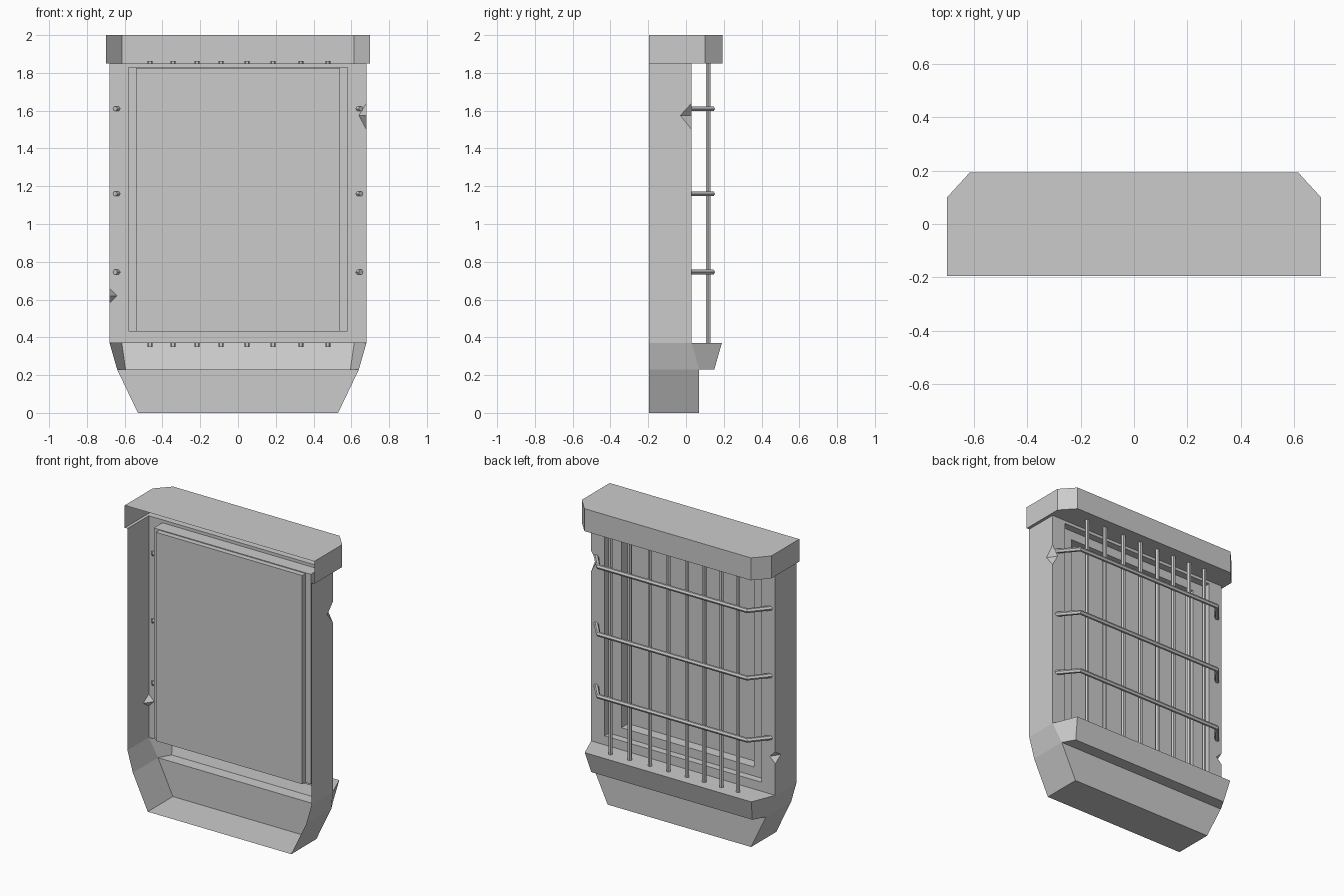
import bpy
import bmesh

if "Cube" in bpy.data.objects:
    bpy.data.objects.remove(bpy.data.objects["Cube"])

YB, YP = -0.195, 0.03          # open edge and face plate depths
ZC, ZL, ZU = 1.85, 0.37, 0.23  # cap underside, ledge top, ledge underside


def make(name, polys):
    """Mesh object from a list of polygons (each a list of points)."""
    bm = bmesh.new()
    for p in polys:
        bm.faces.new([bm.verts.new(c) for c in p])
    bmesh.ops.remove_doubles(bm, verts=bm.verts, dist=0.0005)
    bmesh.ops.recalc_face_normals(bm, faces=bm.faces)
    me = bpy.data.meshes.new(name)
    bm.to_mesh(me)
    bm.free()
    ob = bpy.data.objects.new(name, me)
    bpy.context.collection.objects.link(ob)
    return ob


def tunnel(w, z0, z1, ya, yb):
    """Four walls of a rectangular opening between two depths."""
    c = [(-w, z0), (w, z0), (w, z1), (-w, z1)]
    return [[(a[0], ya, a[1]), (b[0], ya, b[1]), (b[0], yb, b[1]), (a[0], yb, a[1])]
            for a, b in zip(c, c[1:] + c[:1])]


def ring(o, i, y):
    """Flat frame between an outer and inner rectangle (half width, z0, z1)."""
    def rect(r):
        w, a, b = r
        return [(-w, y, a), (w, y, a), (w, y, b), (-w, y, b)]
    p, q = rect(o), rect(i)
    return [[p[k], p[(k + 1) % 4], q[(k + 1) % 4], q[k]] for k in range(4)]


def tube(name, pts, r):
    cu = bpy.data.curves.new(name, 'CURVE')
    cu.dimensions = '3D'
    cu.bevel_depth = r
    cu.bevel_resolution = 1
    cu.use_fill_caps = True
    sp = cu.splines.new('POLY')
    sp.points.add(len(pts) - 1)
    for p, c in zip(sp.points, pts):
        p.co = (*c, 1)
    sp.use_smooth = False
    ob = bpy.data.objects.new(name, cu)
    bpy.context.collection.objects.link(ob)
    bpy.ops.object.select_all(action='DESELECT')
    ob.select_set(True)
    bpy.context.view_layer.objects.active = ob
    bpy.ops.object.convert(target='MESH')


# Housing shell: side walls and face plate, with a chipped corner on each side
body = []
for s, (lo, mid, hi) in ((1, (1.50, 1.575, 1.64)), (-1, (0.58, 0.62, 0.66))):
    X = 0.68 * s
    A, B = (X, YP, hi), (X, YP, lo)
    C, D = (0.64 * s, YP, mid), (X, -0.03, mid)
    body += [[A, C, D], [B, D, C],
             [(X, YB, ZL), (X, YP, ZL), B, D, A, (X, YP, ZC), (X, YB, ZC)],
             [(X, YP, ZL), B, C, A, (X, YP, ZC), (0.58 * s, YP, ZC),
              (0.58 * s, YP, 1.83), (0.58 * s, YP, 0.43), (0.58 * s, YP, ZL)],
             # tapering lower sides and ledge corner
             [(X, YB, ZL), (X, YP, ZL), (.64 * s, .07, ZU), (.64 * s, YB, ZU)],
             [(X, YP, ZL), (.615 * s, .19, ZL), (.595 * s, .15, ZU), (.64 * s, .07, ZU)],
             [(.64 * s, YB, ZU), (.64 * s, .07, ZU), (.53 * s, .07, 0), (.53 * s, YB, 0)]]
for z0, z1 in ((ZL, 0.43), (1.83, ZC)):
    body.append([(-.58, YP, z0), (.58, YP, z0), (.58, YP, z1), (-.58, YP, z1)])


def span(a, b):
    """Quad across x from point a to point b given as (x, y, z)."""
    return [a, (-a[0], a[1], a[2]), (-b[0], b[1], b[2]), b]


# Ledge top, front and underside, then lower box and floor
body += [[(-.68, YP, ZL), (-.58, YP, ZL), (.58, YP, ZL), (.68, YP, ZL),
          (.615, .19, ZL), (-.615, .19, ZL)],
         span((.615, .19, ZL), (.595, .15, ZU)),
         span((.595, .15, ZU), (.64, .07, ZU)),
         span((.64, .07, ZU), (.53, .07, 0)),
         span((.53, .07, 0), (.53, YB, 0))]
make("housing", body)

# Cap: chamfered hood, open on the front side
out = [(-.7, YB), (-.7, .1), (-.615, .193), (.615, .193), (.7, .1), (.7, YB)]
cap = [[(x, y, 2) for x, y in out],
       [(x, y, ZC) for x, y in out + [(.68, YB), (.68, YP), (-.68, YP), (-.68, YB)]]]
cap += [[(*a, ZC), (*b, ZC), (*b, 2), (*a, 2)] for a, b in zip(out, out[1:])]
make("cap", cap)

# Window frame recessed in two steps
outer, inner = (.58, .43, 1.83), (.49, .49, 1.77)
make("window_frame", tunnel(*outer, YP, -.06) + ring(outer, inner, -.018)
     + tunnel(*inner, -.018, -.09) + ring(outer, inner, -.06))

# Back panel behind the window
rect = [(-.54, .432), (.54, .432), (.54, 1.825), (-.54, 1.825)]
make("window_panel", tunnel(.54, .432, 1.825, -.06, -.095)
     + [[(x, y, z) for x, z in rect] for y in (-.09, -.095)])

# Vertical bars
for x in (-.466, -.344, -.217, -.09, .048, .185, .333, .476):
    tube("vertical_bar", [(x, .117, .35), (x, .117, 1.862)], .014)

# Bent cross bars
for z in (.745, 1.16, 1.61):
    tube("cross_bar", [(-.65, .02, z), (-.55, .14, z), (.55, .14, z), (.65, .02, z)], .015)
